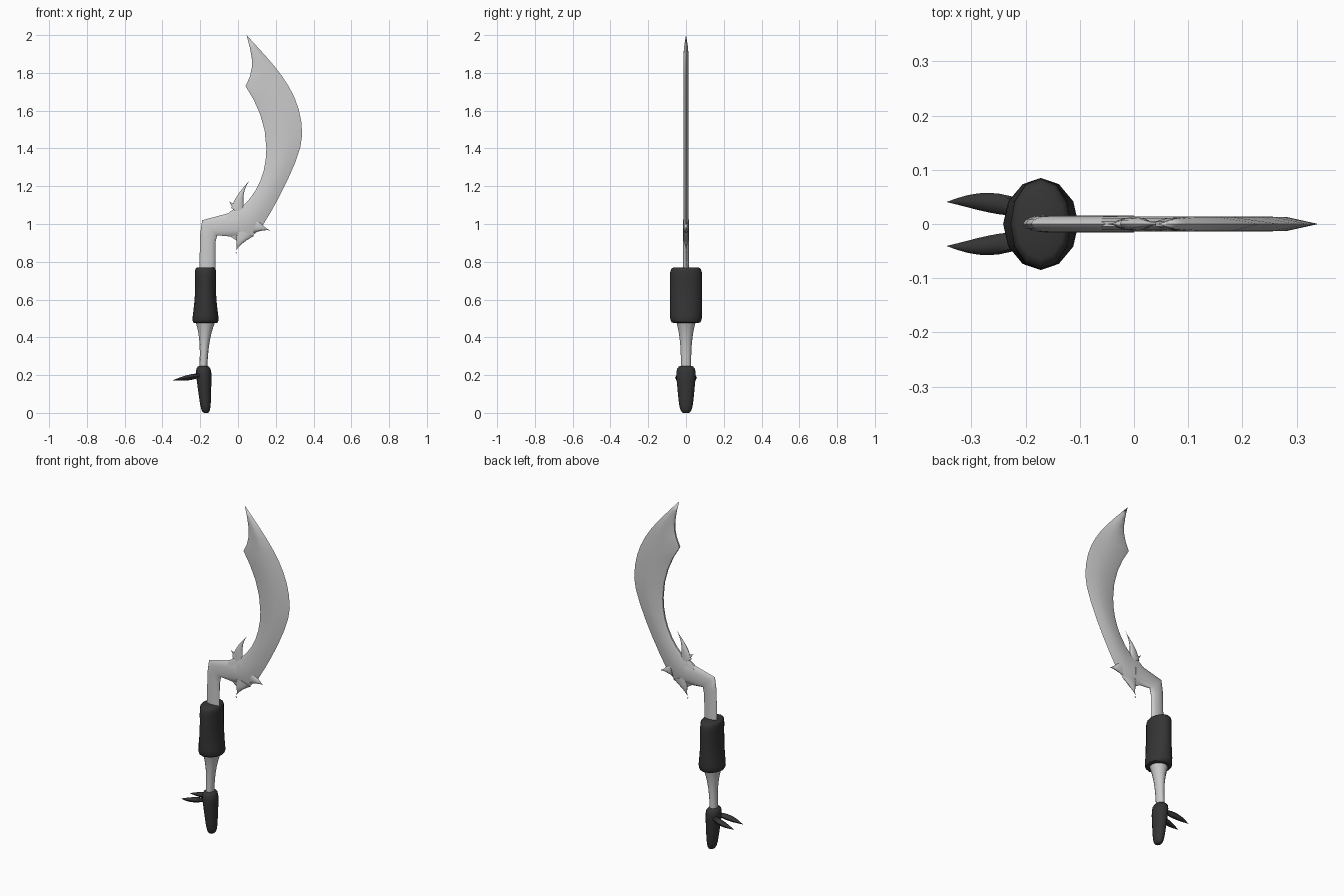
import bpy
import bmesh
from math import sin, cos, pi, radians
from mathutils import Vector
from mathutils.geometry import interpolate_bezier

if "Cube" in bpy.data.objects:
    bpy.data.objects.remove(bpy.data.objects["Cube"])


def material(name, value):
    mat = bpy.data.materials.new(name)
    mat.use_nodes = True
    colour = (value, value, value, 1)
    mat.diffuse_color = colour
    mat.node_tree.nodes["Principled BSDF"].inputs["Base Color"].default_value = colour
    return mat


STEEL = material("pale steel", .6)
LEATHER = material("dark leather", .035)


def loft(name, rings, mat):
    """Skin a list of equal-length point rings and cap both ends."""
    bm = bmesh.new()
    loops = [[bm.verts.new(point) for point in ring] for ring in rings]
    for low, high in zip(loops, loops[1:]):
        for i in range(len(low)):
            bm.faces.new((low[i - 1], low[i], high[i], high[i - 1]))
    bm.faces.new(loops[0])
    bm.faces.new(loops[-1])
    bmesh.ops.remove_doubles(bm, verts=bm.verts[:], dist=.0004)
    bmesh.ops.recalc_face_normals(bm, faces=bm.faces[:])
    mesh = bpy.data.meshes.new(name)
    bm.to_mesh(mesh)
    bm.free()
    mesh.materials.append(mat)
    obj = bpy.data.objects.new(name, mesh)
    bpy.context.collection.objects.link(obj)
    bpy.ops.object.select_all(action="DESELECT")
    obj.select_set(True)
    bpy.context.view_layer.objects.active = obj
    bpy.ops.object.shade_smooth_by_angle(angle=radians(45))


def upright(x, z):
    return Vector((x, 0, z))


def path(points, steps):
    """Chain of smooth curves through every third point of a flat outline."""
    knots = [upright(*point) for point in points]
    result = [knots[0]]
    for i, count in enumerate(steps):
        start = i * 3
        result += interpolate_bezier(*knots[start:start + 4], count + 1)[1:]
    return result


def ribbon(name, inner, outer, section, thick):
    """Flat part between two edges, with the same cross-section throughout."""
    rings = []
    for a, b in zip(inner, outer):
        depth = min(thick, (b - a).length * .3)
        front = [a.lerp(b, t) - Vector((0, h * depth, 0)) for t, h in section]
        back = [a.lerp(b, t) + Vector((0, h * depth, 0)) for t, h in reversed(section)]
        rings.append(front + back)
    loft(name, rings, STEEL)


def spike(name, base, tip, width, bend=0):
    """Flat thorn that narrows to a point and may bow to its left."""
    base, tip = upright(*base), upright(*tip)
    along = (tip - base).normalized()
    across = upright(-along.z, along.x)
    inner, outer = [], []
    for i in range(7):
        t = i / 6
        centre = base.lerp(tip, t) + across * bend * sin(pi * t)
        half = across * width / 2 * (1 - t) ** 1.5
        inner.append(centre + half)
        outer.append(centre - half)
    ribbon(name, inner, outer, OVAL, .012)


def tube(name, bottom, top, shape, mat, steps=12, sides=12):
    """Upright oval part; shape gives centre x, x radius and y radius by height."""
    rings = []
    for step in range(steps + 1):
        # Rows crowd towards both ends so that rounded rims stay smooth
        t = (1 - cos(pi * step / steps)) / 2
        centre, rx, ry = shape(t)
        turns = [2 * pi * i / sides for i in range(sides)]
        z = bottom + (top - bottom) * t
        rings.append([(centre + rx * cos(a), ry * sin(a), z) for a in turns])
    loft(name, rings, mat)


def rounding(t, power, floor):
    """Shrink factor that is full in the middle and drops at both ends."""
    return floor + (1 - floor) * (1 - abs(2 * t - 1) ** power) ** .5


OVAL = [((1 - cos(pi * i / 6)) / 2, sin(pi * i / 6)) for i in range(7)]
EDGED = [(0, .35), (.1, .8), (.45, 1), (.7, .9), (1, 0)]

# Curved blade with a guard root, an inner notch and a sharp outer edge
inner_edge = path([
    (-.06, 1.05), (-.03, 1.08), (0, 1.09),
    (.02, 1.09), (.11, 1.17), (.15, 1.28),
    (.15, 1.4), (.15, 1.53), (.1, 1.64),
    (.04, 1.73), (.09, 1.82), (.08, 1.88), (.045, 2)], (4, 6, 4, 5))
outer_edge = path([
    (-.05, .94), (0, .88), (.08, .92),
    (.135, 1), (.2, 1.1), (.34, 1.36),
    (.34, 1.47), (.34, 1.7), (.2, 1.83), (.045, 2)], (4, 6, 9))
ribbon("blade", inner_edge, outer_edge, EDGED, .014)

# Bent arm joining grip and blade
arm_left = [upright(-.205, .75), upright(-.2, .95), upright(-.19, 1.02), upright(0, 1.07)]
arm_right = [upright(-.12, .75), upright(-.12, .9), upright(-.11, .94), upright(0, .93)]
ribbon("bent_arm", arm_left, arm_right, OVAL, .016)

# Guard spikes
spike("upper_thorn", (0, 1.07), (.06, 1.23), .08, bend=.015)
spike("upper_barb", (0, 1.08), (-.05, 1.12), .06)
spike("lower_thorn", (.03, .96), (-.01, .86), .12)
spike("side_thorn", (.09, .99), (.17, .966), .08)
spike("thorn_chip", (-.01, .85), (-.01, .84), .01)


# Wrapped grip, slightly waisted
def grip_shape(t):
    k = rounding(t, 12, .75)
    return -.172, (.055 + .04 * (t - .7) ** 2) * k, .085 * k


# Lower shaft, flaring up into the grip
def shaft_shape(t):
    return -.184 + .012 * t, .021 + .034 * t ** 3, .027 + .027 * t ** 3


# Pommel, wider at the top with rounded ends
def pommel_shape(t):
    k = rounding(t, 6, .4)
    return -.17 - .014 * t, (.025 + .02 * t) * k, (.033 + .024 * t) * k


tube("grip", .475, .77, grip_shape, LEATHER)
tube("lower_shaft", .23, .49, shaft_shape, STEEL)
tube("pommel", 0, .25, pommel_shape, LEATHER)

# Pair of curved prongs behind the pommel, mirrored front to back
for side, label in ((1, "back"), (-1, "front")):
    rings = []
    for step in range(9):
        t = step / 8
        swell = sin(pi * (.2 + .8 * t))
        x, y, z = -.19 - .156 * t, .026 + .016 * sin(2 * t), .2 - .028 * t
        turns = [pi * i / 4 for i in range(8)]
        rings.append([(x, side * (y + .019 * swell * cos(a)), z + .015 * swell * sin(a))
                      for a in turns])
    loft(label + "_prong", rings, LEATHER)
